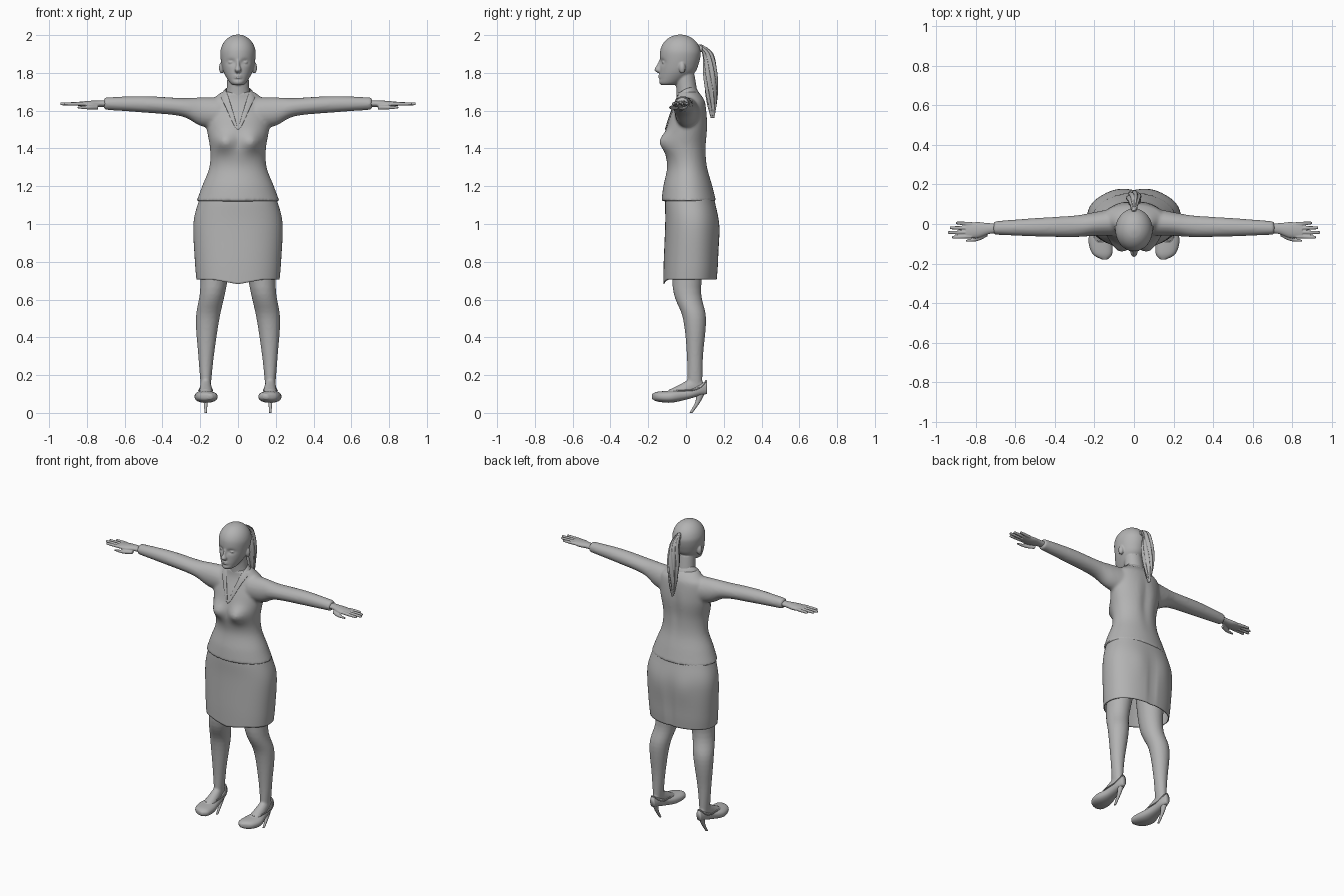
import bpy, bmesh, math
from mathutils import Vector, Matrix

if "Cube" in bpy.data.objects:
    bpy.data.objects.remove(bpy.data.objects["Cube"])

grey = bpy.data.materials.new("plain grey")
grey.use_nodes = True
grey.diffuse_color = (.45, .45, .45, 1)
grey.node_tree.nodes["Principled BSDF"].inputs["Base Color"].default_value = grey.diffuse_color


def smooth_step(before, start, end, after, t):
    """Point on the spline through four neighbouring rows."""
    before, start, end, after = (Vector(row) for row in (before, start, end, after))
    leave, arrive = (end - before) / 2, (after - start) / 2
    bend = 3 * (end - start) - 2 * leave - arrive
    twist = 2 * (start - end) + leave + arrive
    return start + leave * t + bend * t**2 + twist * t**3


def loft(bm, axis, rows, side=1, power=1, sides=32, steps=6, cap=True, warp=None):
    """Skin smooth rings; a row is (position on axis, min, max, min, max)."""
    last = len(rows) - 1
    dense = [smooth_step(rows[max(i - 1, 0)], rows[i], rows[i + 1], rows[min(i + 2, last)], k / steps)
             for i in range(last) for k in range(steps)]
    dense.append(rows[last])
    rings = []
    for t, a_min, a_max, b_min, b_max in dense:
        ring = []
        for k in range(sides):
            angle = math.tau * k / sides
            c, s = math.cos(angle), math.sin(angle)
            u = (a_min + a_max + (a_max - a_min) * math.copysign(abs(c)**power, c)) / 2
            v = (b_min + b_max + (b_max - b_min) * math.copysign(abs(s)**power, s)) / 2
            co = Vector({"x": (t, u, v), "y": (u, t, v), "z": (u, v, t)}[axis])
            if warp:
                warp(co, angle)
            co.x *= side
            ring.append(bm.verts.new(co))
        rings.append(ring)
    for low, high in zip(rings, rings[1:]):
        for k in range(sides):
            bm.faces.new((low[k - 1], low[k], high[k], high[k - 1]))
    if cap:
        bm.faces.new(rings[0])
        bm.faces.new(rings[-1])


def even(rows):
    """Rows given as (height, half width, front, back)."""
    return [(z, -w, w, front, back) for z, w, front, back in rows]


def blob(bm, centre, radii, side=1):
    place = Matrix.Translation((side * centre[0], *centre[1:])) @ Matrix.Diagonal((*radii, 1))
    bmesh.ops.create_uvsphere(bm, u_segments=24, v_segments=16, radius=1, matrix=place)


def finish(name, bm, voxel=0, passes=0):
    """Make the object; a voxel size blends its overlapping pieces into one skin."""
    bmesh.ops.recalc_face_normals(bm, faces=bm.faces)
    for face in bm.faces:
        face.smooth = True
    mesh = bpy.data.meshes.new(name)
    bm.to_mesh(mesh)
    bm.free()
    mesh.materials.append(grey)
    ob = bpy.data.objects.new(name, mesh)
    bpy.context.collection.objects.link(ob)
    if voxel:
        blend = ob.modifiers.new("blend", "REMESH")
        blend.mode, blend.voxel_size, blend.use_smooth_shade = "VOXEL", voxel, True
        soften = ob.modifiers.new("soften", "SMOOTH")
        soften.factor, soften.iterations = .5, passes
    return ob


def bump(co, x, z, wide, tall):
    return math.exp(-((abs(co.x) - x) / wide)**2 - ((co.z - z) / tall)**2)


def bust(co, angle):
    if co.y < 0:
        co.y -= .045 * bump(co, .075, 1.435, .055, .05)
    else:
        co.y -= .012 * bump(co, 0, 1.45, .03, .15)


def drape(co, angle):
    if co.y < 0 and co.z < .8:
        co.z -= .25 * max(0, 1 - abs(co.x) / .13) * (.8 - co.z)
    if co.y > 0:
        co.y += .008 * bump(co, .09, .97, .06, .09)
        co.y -= .012 * bump(co, 0, .82, .012, .13)


def sculpt_face(co, angle):
    if co.y < -.05:
        co.y += .012 * bump(co, .036, 1.857, .02, .014)
        co.y += .006 * bump(co, 0, 1.767, .03, .006)


def strands(co, angle):
    co.x *= 1 + .13 * math.cos(7 * angle + 9 * co.z)
    co.y += .004 * math.sin(8 * angle + 30 * co.z)


# Jacket: body and sleeves blended together
bm = bmesh.new()
loft(bm, "z", even([
    (1.12, .22, -.13, .16), (1.2, .19, -.12, .14), (1.3, .152, -.1, .115),
    (1.4, .148, -.11, .11), (1.52, .167, -.1, .117), (1.63, .16, -.06, .106),
    (1.67, .124, -.05, .09), (1.7, .085, -.05, .065)]), sides=48, warp=bust)
for side in (1, -1):
    loft(bm, "x", [
        (.1, -.06, .08, 1.5, 1.67), (.2, -.06, .06, 1.52, 1.67), (.3, -.066, .043, 1.57, 1.667),
        (.5, -.063, .03, 1.59, 1.677), (.71, -.054, .014, 1.605, 1.67)], side)
finish("jacket", bm, .009, 5)

# Collar and lapels: folded strip, mirrored
inner = [(0, .06, 1.725), (.06, .03, 1.73), (.07, -.02, 1.715), (.045, -.06, 1.67), (0, -.113, 1.5)]
outer = [(0, .09, 1.69), (.09, .04, 1.69), (.1, -.025, 1.68), (.076, -.066, 1.64), (.01, -.118, 1.49)]
bm = bmesh.new()
pairs = [(bm.verts.new(a), bm.verts.new(b)) for a, b in zip(inner, outer)]
for (a, b), (c, d) in zip(pairs, pairs[1:]):
    bm.faces.new((a, c, d, b))
collar = finish("collar", bm)
collar.modifiers.new("mirror", "MIRROR")
collar.modifiers.new("thickness", "SOLIDIFY").thickness = .006
collar.modifiers.new("round", "SUBSURF").levels = 2

# Skirt: open shell with dipped front hem and back vent
bm = bmesh.new()
loft(bm, "z", even([
    (.705, .22, -.12, .163), (.8, .228, -.118, .17), (1, .236, -.11, .173),
    (1.12, .208, -.11, .152), (1.16, .19, -.1, .14)]),
    power=.88, sides=64, cap=False, warp=drape)
finish("skirt", bm).modifiers.new("thickness", "SOLIDIFY").thickness = .006

# Head: jaw rising into a domed skull, with neck and features blended in
jaw = [(1.735, .025, -.13, -.07), (1.75, .045, -.142, -.02), (1.8, .074, -.14, .045),
       (1.85, .088, -.138, .068)]
dome = []
for step in range(6):
    tilt = math.radians(17 * step)
    r = math.cos(tilt)
    dome.append((1.9 + .103 * math.sin(tilt), .094 * r, -.03 - .108 * r, -.03 + .108 * r))
bm = bmesh.new()
loft(bm, "z", even(jaw + dome), sides=64, warp=sculpt_face)
loft(bm, "z", even([(1.62, .08, -.05, .07), (1.7, .062, -.05, .06), (1.79, .056, -.06, .045)]))
loft(bm, "z", even([
    (1.8, .01, -.15, -.12), (1.815, .018, -.167, -.12), (1.84, .01, -.155, -.12),
    (1.87, .008, -.14, -.12)]))
for z in (1.775, 1.785):
    blob(bm, (0, -.13, z), (.024, .018, .005))
for side in (1, -1):
    blob(bm, (.086, -.02, 1.827), (.015, .017, .03), side)
    blob(bm, (.036, -.115, 1.856), (.016, .013, .007), side)
finish("head", bm, .005, 2)

# Ponytail: tapered hank with ridged strands, and its band
bm = bmesh.new()
loft(bm, "z", even([
    (1.95, .01, .06, .08), (1.9, .026, .09, .142), (1.78, .036, .095, .165),
    (1.66, .026, .11, .163), (1.56, .004, .135, .146)]), sides=48, warp=strands)
finish("ponytail", bm)
bm = bmesh.new()
blob(bm, (0, .08, 1.93), (.018, .012, .02))
finish("hair_band", bm)

for side, label in ((1, "left"), (-1, "right")):
    # Hand: palm, four fingers and thumb
    bm = bmesh.new()
    loft(bm, "x", [
        (.66, -.045, .005, 1.62, 1.657), (.73, -.05, .004, 1.62, 1.654),
        (.79, -.07, .01, 1.617, 1.652), (.85, -.07, .004, 1.626, 1.646)], side)
    digits = [(1.636, [(.82, -.021 * i, .01), (end - .01, .005 - .024 * i, .008), (end, .005 - .024 * i, .003)])
              for i, end in enumerate((.9, .93, .94, .92))]
    digits.append((1.617, [(.74, -.05, .012), (.79, -.075, .011), (.85, -.085, .005)]))
    for z, path in digits:
        loft(bm, "x", [(x, y - r, y + r, z - r, z + r) for x, y, r in path], side, sides=12)
    finish(label + "_hand", bm, .0035, 2)

    # Leg and foot
    bm = bmesh.new()
    loft(bm, "z", [
        (.95, .01, .2, -.07, .12), (.66, .063, .2, -.07, .08), (.5, .098, .223, -.016, .106),
        (.3, .128, .21, .005, .09), (.13, .145, .196, .007, .086)], side)
    loft(bm, "y", [
        (.1, .157, .185, .11, .15), (.05, .145, .198, .1, .19), (-.03, .135, .205, .07, .152),
        (-.12, .13, .21, .065, .105)], side)
    finish(label + "_leg", bm, .007, 3)

    # Shoe: pointed body and stiletto heel
    bm = bmesh.new()
    loft(bm, "y", [
        (.11, .155, .187, .1, .165), (.07, .14, .2, .09, .155), (0, .132, .208, .07, .125),
        (-.08, .112, .23, .054, .118), (-.15, .11, .21, .06, .112), (-.18, .135, .16, .074, .1)],
        side, power=.85)
    loft(bm, "z", [
        (.12, .15, .19, .055, .106), (.06, .16, .182, .05, .077), (0, .165, .177, .018, .034)], side)
    finish(label + "_shoe", bm)

    # Raised edge around the shoe opening
    curve = bpy.data.curves.new(label + "_shoe_rim", "CURVE")
    curve.dimensions, curve.bevel_depth = "3D", .004
    line = curve.splines.new("POLY")
    line.points.add(23)
    line.use_cyclic_u = True
    for k, point in enumerate(line.points):
        angle = math.tau * k / len(line.points)
        back = math.sin(angle)
        point.co = (side * (.171 + .036 * math.cos(angle)), .01 + .096 * back, .12 + .05 * max(0, back)**3, 1)
    curve.materials.append(grey)
    bpy.context.collection.objects.link(bpy.data.objects.new(label + "_shoe_rim", curve))
